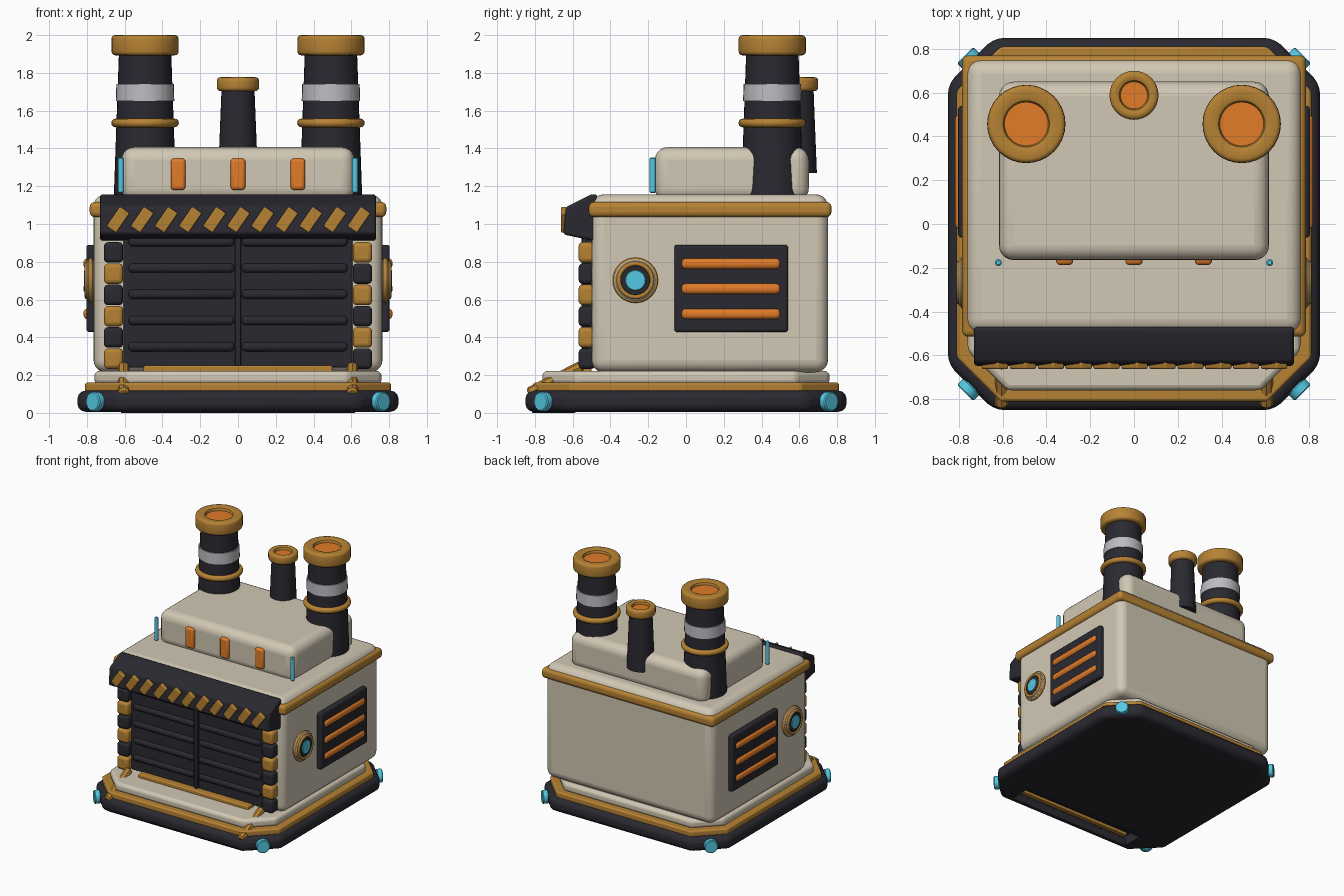
import bpy, bmesh, math
from mathutils import Vector

if "Cube" in bpy.data.objects:
    bpy.data.objects.remove(bpy.data.objects["Cube"], do_unlink=True)


def material(name, rgb):
    m = bpy.data.materials.new(name)
    m.use_nodes = True
    m.diffuse_color = (*rgb, 1)
    m.node_tree.nodes["Principled BSDF"].inputs["Base Color"].default_value = (*rgb, 1)
    return m


CREAM = material("cream", (0.64, 0.575, 0.455))
GOLD = material("gold", (0.47, 0.225, 0.034))
DARK = material("charcoal", (0.022, 0.022, 0.03))
ORANGE = material("orange", (0.75, 0.2, 0.022))
CYAN = material("cyan", (0.09, 0.58, 0.77))
SILVER = material("silver", (0.5, 0.5, 0.53))


def finish(bm, name, mat, bevel=0.0, segments=3):
    bmesh.ops.recalc_face_normals(bm, faces=bm.faces)
    mesh = bpy.data.meshes.new(name)
    bm.to_mesh(mesh)
    bm.free()
    ob = bpy.data.objects.new(name, mesh)
    bpy.context.collection.objects.link(ob)
    mesh.materials.append(mat)
    if bevel:
        mod = ob.modifiers.new("Bevel", "BEVEL")
        mod.width, mod.segments = bevel, segments
        mod.limit_method, mod.angle_limit = "ANGLE", math.radians(30)
    bpy.ops.object.select_all(action="DESELECT")
    ob.select_set(True)
    bpy.context.view_layer.objects.active = ob
    bpy.ops.object.shade_smooth_by_angle(angle=math.radians(40))
    return ob


def box(name, mat, x, y, z, bevel=0.0, segments=3):
    """Box given as a (min, max) pair on each axis."""
    bm = bmesh.new()
    bmesh.ops.create_cube(bm, size=1)
    for v in bm.verts:
        v.co = Vector([(a + b) / 2 + c * (b - a) for (a, b), c in zip((x, y, z), v.co)])
    return finish(bm, name, mat, bevel, segments)


def prism(name, mat, points, offset, bevel=0.0, segments=3):
    """Extrude a closed outline of 3D points along an offset."""
    bm = bmesh.new()
    face = bm.faces.new([bm.verts.new(p) for p in points])
    out = bmesh.ops.extrude_face_region(bm, geom=[face])["geom"]
    bmesh.ops.translate(bm, vec=offset, verts=[g for g in out if isinstance(g, bmesh.types.BMVert)])
    return finish(bm, name, mat, bevel, segments)


def octagon(name, mat, r, cut, z0, z1, bevel):
    """Square slab with cut corners."""
    c = r - cut
    pts = [(r, -c), (r, c), (c, r), (-c, r), (-r, c), (-r, -c), (-c, -r), (c, -r)]
    return prism(name, mat, [(px, py, z0) for px, py in pts], (0, 0, z1 - z0), bevel)


def lathe(name, mat, profile, centre, axis=(0, 0, 1), sides=32, closed=False):
    """Spin a (radius, height) profile around an axis."""
    bm = bmesh.new()
    rings = []
    for r, h in profile:
        if r == 0:
            rings.append([bm.verts.new((0, 0, h))] * sides)
        else:
            rings.append([bm.verts.new((r * math.cos(a), r * math.sin(a), h))
                          for a in (math.tau * i / sides for i in range(sides))])
    if closed:
        rings.append(rings[0])
    for a, b in zip(rings, rings[1:]):
        for i in range(sides):
            j = (i + 1) % sides
            bm.faces.new(list(dict.fromkeys((a[i], a[j], b[j], b[i]))))
    ob = finish(bm, name, mat)
    ob.rotation_mode = "QUATERNION"
    ob.rotation_quaternion = Vector((0, 0, 1)).rotation_difference(Vector(axis))
    ob.location = centre
    return ob


def disc(name, mat, r, h0, h1, centre, axis=(0, 0, 1), soft=0.006, sides=32):
    """Solid cylinder with softened ends."""
    return lathe(name, mat, [(0, h0), (r - soft, h0), (r, h0 + soft), (r, h1 - soft),
                             (r - soft, h1), (0, h1)], centre, axis, sides)


def torus(name, mat, major, minor, centre, axis=(0, 0, 1)):
    prof = [(major + minor * math.cos(a), minor * math.sin(a))
            for a in (math.tau * i / 12 for i in range(12))]
    return lathe(name, mat, prof, centre, axis, closed=True)


def rod(name, mat, start, end, r, sides=12):
    d = Vector(end) - Vector(start)
    return disc(name, mat, r, 0, d.length, start, d.normalized(), r * 0.4, sides)


# Stepped base
base = octagon("base", DARK, 0.85, 0.21, 0.006, 0.118, 0.042)
octagon("base_trim", GOLD, 0.81, 0.2, 0.1, 0.16, 0.012)
octagon("base_plinth", CREAM, 0.76, 0.18, 0.15, 0.222, 0.025)
for sx in (-1, 1):
    for sy in (-1, 1):
        disc("corner_light", CYAN, 0.052, 0, 0.045, (sx * 0.74, sy * 0.74, 0.06), (sx, sy, 0))

# Slot under the front edge, with a sunken strip and a raised lip
slot = box("slot_cutter", DARK, (-0.57, 0.57), (-0.79, -0.61), (-0.1, 0.085))
slot.hide_render = True
slot.hide_viewport = True
cut = base.modifiers.new("Slot", "BOOLEAN")
cut.operation, cut.object = "DIFFERENCE", slot
box("slot_strip", GOLD, (-0.54, 0.54), (-0.77, -0.735), (0.06, 0.09))
for y0 in (-0.815, -0.615):
    box("slot_lip", DARK, (-0.62, 0.62), (y0, y0 + 0.03), (0, 0.06), 0.004)
for sx in (-1, 1):
    box("slot_lip_end", DARK, sorted((sx * 0.57, sx * 0.62)), (-0.815, -0.585), (0, 0.06), 0.004)

# Main housing with a gold band
box("housing", CREAM, (-0.765, 0.765), (-0.5, 0.752), (0.215, 1.157), 0.065, 5)
box("housing_band", GOLD, (-0.785, 0.785), (-0.515, 0.77), (1.036, 1.117), 0.028, 4)

# Front shutter with ribs
box("shutter", DARK, (-0.605, 0.605), (-0.53, -0.45), (0.24, 0.95), 0.01)
box("shutter_post", DARK, (-0.015, 0.015), (-0.552, -0.5), (0.25, 0.93), 0.006)
for i in range(5):
    z = 0.35 + i * 0.139
    for sx in (-1, 1):
        box("shutter_rib", DARK, sorted((sx * 0.02, sx * 0.58)), (-0.552, -0.5), (z - 0.024, z + 0.024), 0.02)
box("sill", GOLD, (-0.5, 0.5), (-0.585, -0.5), (0.215, 0.25), 0.008)

# Striped door posts and sloping guide rods
for sx in (-1, 1):
    for i in range(6):
        z = 0.287 + i * 0.1125
        mat = GOLD if (i % 2 == 0) == (sx < 0) else DARK
        box("post_block", mat, sorted((sx * 0.608, sx * 0.71)), (-0.569, -0.48), (z - 0.054, z + 0.054), 0.022)
    rod("guide_rod", GOLD, (sx * 0.605, -0.55, 0.247), (sx * 0.605, -0.835, 0.102), 0.031, 8)

# Awning with slanted stripes
awning = [(-0.47, 1.157), (-0.5, 1.157), (-0.636, 1.09), (-0.65, 0.945), (-0.487, 0.91), (-0.47, 0.91)]
prism("awning", DARK, [(-0.73, y, z) for y, z in awning], (1.46, 0, 0), 0.02)
along, across = Vector((0.036, 0, 0.052)), Vector((0.026, 0, -0.018))
for i in range(11):
    c = Vector((-0.635 + i * 0.1275, -0.662, 1.023))
    stripe = [c - along - across, c - along + across, c + along + across, c + along - across]
    prism("awning_stripe", GOLD, stripe, (0, 0.03, 0), 0.006, 2)

# Side vents and round windows
for sx in (-1, 1):
    box("vent_panel", DARK, sorted((sx * 0.74, sx * 0.803)), (-0.062, 0.54), (0.428, 0.89), 0.015)
    for z in (0.524, 0.657, 0.79):
        box("vent_slat", ORANGE, sorted((sx * 0.765, sx * 0.818)), (-0.025, 0.5), (z - 0.029, z + 0.029), 0.024, 4)
    ax = (sx, 0, 0)
    spot = (sx * 0.765, -0.268, 0.702)
    torus("porthole_outer_ring", GOLD, 0.108, 0.012, (sx * 0.78, *spot[1:]), ax)
    disc("porthole_base", CREAM, 0.11, -0.03, 0.034, spot, ax)
    torus("porthole_ring", GOLD, 0.088, 0.012, (sx * 0.8, *spot[1:]), ax)
    disc("porthole_recess", DARK, 0.082, 0, 0.042, spot, ax)
    disc("porthole_lens", CYAN, 0.054, 0, 0.049, spot, ax, 0.003)

# Roof box and its lights
box("roof_box", CREAM, (-0.617, 0.617), (-0.165, 0.65), (1.12, 1.407), 0.068, 5)
for x in (-0.317, 0, 0.317):
    box("roof_light", ORANGE, (x - 0.039, x + 0.039), (-0.187, -0.14), (1.18, 1.347), 0.017)
for sx in (-1, 1):
    rod("light_tube", CYAN, (sx * 0.62, -0.176, 1.163), (sx * 0.62, -0.176, 1.353), 0.016)


# Chimneys
def cap(name, centre, r, hole, z0, z1):
    b = 0.02
    prof = [(hole, z0), (r - b, z0)]
    for mid, start in ((z0 + b, -90), (z1 - b, 0)):
        for step in range(4):
            a = math.radians(start + step * 30)
            prof.append((r - b + b * math.cos(a), mid + b * math.sin(a)))
    prof += [(hole + b, z1), (hole + b * 0.3, z1 - b * 0.3), (hole, z1 - b)]
    lathe(name + "_cap", GOLD, prof, centre, closed=True)
    disc(name + "_glow", ORANGE, hole + 0.01, z0 + 0.01, z1 - 0.025, centre, soft=0.002)


for sx in (-1, 1):
    c = (sx * 0.492, 0.457, 0)
    lathe("chimney", DARK, [(0, 1.1), (0.167, 1.1), (0.138, 1.92), (0, 1.92)], c)
    lathe("chimney_band", SILVER, [(0.14, 1.65), (0.155, 1.65), (0.152, 1.74), (0.14, 1.74)], c, closed=True)
    torus("chimney_ring", GOLD, 0.156, 0.023, (c[0], c[1], 1.535))
    cap("chimney", c, 0.178, 0.1, 1.893, 2.0)
c = (0, 0.588, 0)
lathe("small_chimney", DARK, [(0, 1.27), (0.105, 1.27), (0.087, 1.72), (0, 1.72)], c)
cap("small_chimney", c, 0.112, 0.062, 1.703, 1.777)
